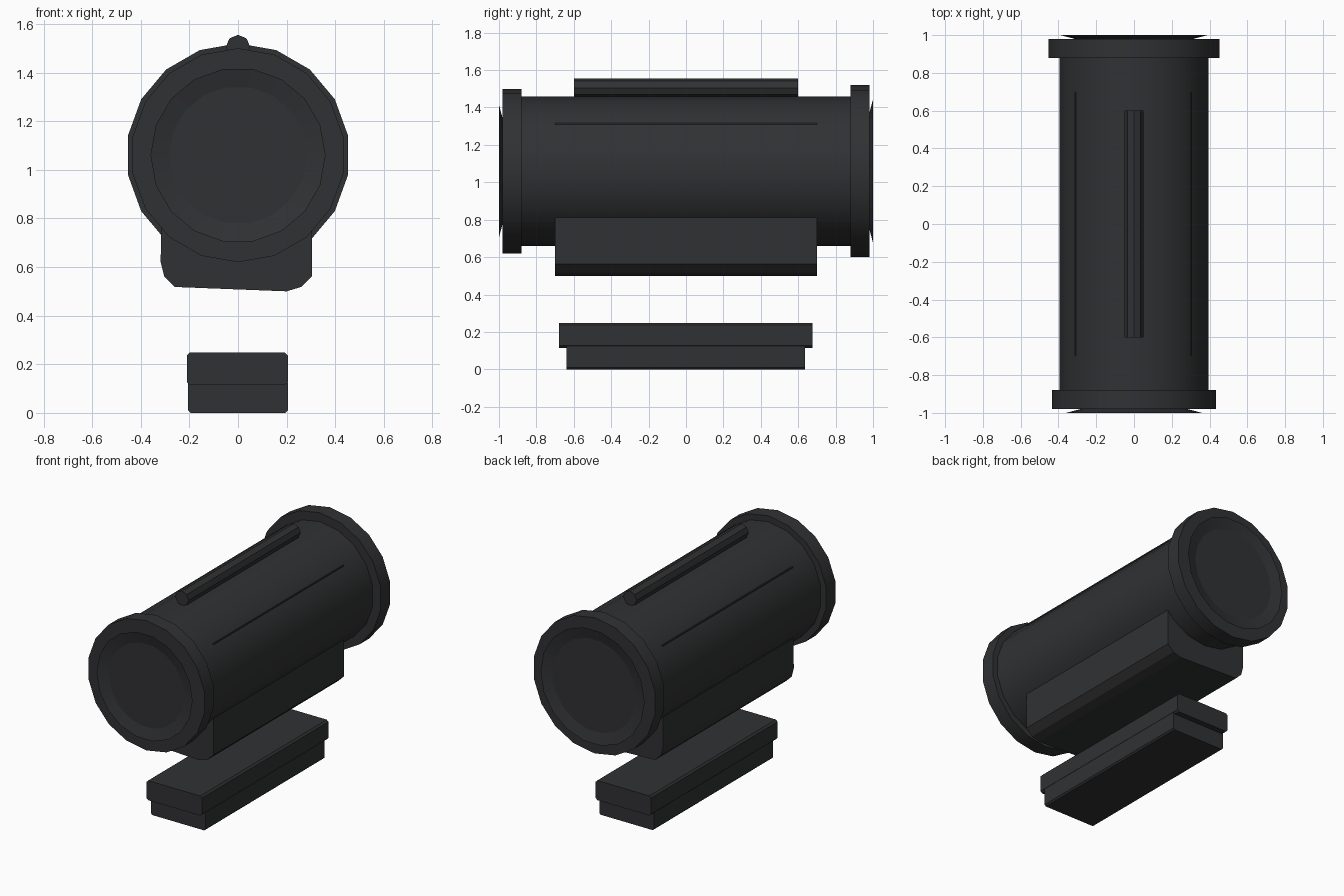
import bpy, bmesh, math

if "Cube" in bpy.data.objects:
    bpy.data.objects.remove(bpy.data.objects["Cube"])

CZ = 1.06   # height of the tube axis
mat = bpy.data.materials.new("charcoal")
mat.diffuse_color = (0.03, 0.031, 0.033, 1)
mat.use_nodes = True
mat.node_tree.nodes["Principled BSDF"].inputs["Base Color"].default_value = mat.diffuse_color


def finish(name, bm, smooth=None):
    me = bpy.data.meshes.new(name)
    bm.to_mesh(me)
    bm.free()
    ob = bpy.data.objects.new(name, me)
    bpy.context.collection.objects.link(ob)
    me.materials.append(mat)
    if smooth:
        bpy.ops.object.select_all(action='DESELECT')
        ob.select_set(True)
        bpy.context.view_layer.objects.active = ob
        bpy.ops.object.shade_smooth_by_angle(angle=math.radians(smooth))
    return ob


def circle(r, sides, start, cz=CZ):
    angles = [math.radians(start + 360 * i / sides) for i in range(sides)]
    return [(r * math.cos(a), cz + r * math.sin(a)) for a in angles]


def extrude_y(name, profile, y0, y1, smooth=None):
    """Closed prism: x-z profile swept from y0 to y1."""
    bm = bmesh.new()
    a = [bm.verts.new((x, y0, z)) for x, z in profile]
    b = [bm.verts.new((x, y1, z)) for x, z in profile]
    bm.faces.new(a)
    bm.faces.new(b)
    n = len(a)
    for i in range(n):
        j = (i + 1) % n
        bm.faces.new((a[i], a[j], b[j], b[i]))
    bmesh.ops.recalc_face_normals(bm, faces=bm.faces)
    return finish(name, bm, smooth)


def chamfered(x0, x1, z0, z1, c):
    return [(x0 + c, z0), (x1 - c, z0), (x1, z0 + c), (x1, z1 - c),
            (x1 - c, z1), (x0 + c, z1), (x0, z1 - c), (x0, z0 + c)]


def dish(name, r_rim, r_in, side):
    """Shallow concave lens rim standing proud of the end ring."""
    bm = bmesh.new()
    rim = [bm.verts.new((x, side, z)) for x, z in circle(r_rim, 18, 0)]
    inner = [bm.verts.new((x, side * 0.979, z)) for x, z in circle(r_in, 18, 0)]
    for i in range(18):
        j = (i + 1) % 18
        quad = (rim[i], rim[j], inner[j], inner[i])
        bm.faces.new(quad if side < 0 else quad[::-1])
    finish(name, bm, 30)


# Main tube and end rings
extrude_y("tube", circle(0.40, 18, 90), -0.95, 0.95, 30)
extrude_y("front_ring", circle(0.44, 18, 90), -0.98, -0.88, 30)
extrude_y("back_ring", circle(0.46, 18, 90), 0.88, 0.98, 30)
dish("front_lens", 0.36, 0.28, -1)
dish("back_lens", 0.39, 0.31, 1)

# Rail along the top
extrude_y("top_rail", circle(0.05, 8, 90, 1.505), -0.6, 0.6)

# Mount block, running up through the tube so its top corners just show
extrude_y("mount_block", [
    (-0.26, 0.518), (0.20, 0.50), (0.26, 0.518), (0.305, 0.562),
    (0.305, 1.317), (-0.313, 1.308), (-0.318, 0.62), (-0.303, 0.56)], -0.70, 0.70)

# Separate foot plate below, in two steps
extrude_y("foot_upper", chamfered(-0.21, 0.205, 0.115, 0.248, 0.012), -0.68, 0.675)
extrude_y("foot_lower", chamfered(-0.205, 0.205, 0.0, 0.135, 0.01), -0.64, 0.635)
